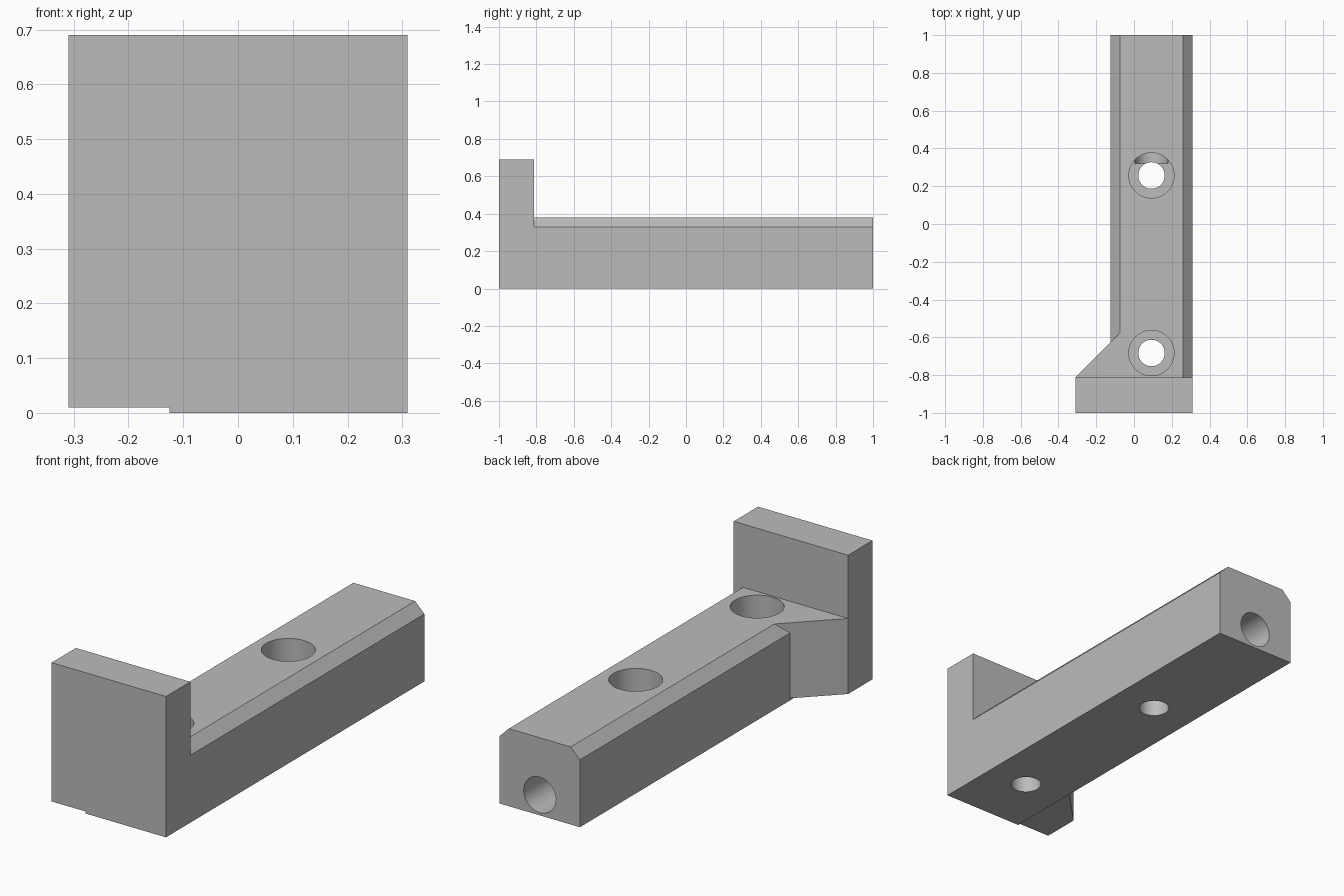
import bpy, bmesh, math
from mathutils import Matrix, Vector

if "Cube" in bpy.data.objects:
    bpy.data.objects.remove(bpy.data.objects["Cube"], do_unlink=True)

GREY = (0.5, 0.5, 0.5, 1.0)
mat = bpy.data.materials.new("plain grey")
mat.use_nodes = True
mat.diffuse_color = GREY
mat.node_tree.nodes["Principled BSDF"].inputs["Base Color"].default_value = GREY


def finish(name, bm):
    bmesh.ops.recalc_face_normals(bm, faces=bm.faces)
    mesh = bpy.data.meshes.new(name)
    bm.to_mesh(mesh)
    bm.free()
    mesh.materials.append(mat)
    obj = bpy.data.objects.new(name, mesh)
    bpy.context.collection.objects.link(obj)
    return obj


def prism(name, points, offset):
    """Extrude a closed outline along an offset."""
    bm = bmesh.new()
    face = bm.faces.new([bm.verts.new(p) for p in points])
    ext = bmesh.ops.extrude_face_region(bm, geom=[face])["geom"]
    verts = [g for g in ext if isinstance(g, bmesh.types.BMVert)]
    bmesh.ops.translate(bm, verts=verts, vec=offset)
    return finish(name, bm)


def cylinder(name, start, end, radius):
    start, end = Vector(start), Vector(end)
    axis = end - start
    bm = bmesh.new()
    turn = axis.to_track_quat("Z", "Y").to_matrix().to_4x4()
    bmesh.ops.create_cone(bm, cap_ends=True, segments=64, radius1=radius,
                          radius2=radius, depth=axis.length,
                          matrix=Matrix.Translation((start + end) / 2) @ turn)
    return finish(name, bm)


def combine(target, tool, operation):
    """Apply a boolean and discard the tool."""
    tool.hide_render = True
    mod = target.modifiers.new(tool.name, "BOOLEAN")
    mod.object, mod.operation, mod.solver = tool, operation, "EXACT"
    bpy.context.view_layer.objects.active = target
    bpy.ops.object.modifier_apply(modifier=mod.name)
    bpy.data.objects.remove(tool, do_unlink=True)


LEFT, RIGHT, FOOT = -0.125, 0.31, -0.31
TOP, WALL_TOP, LIFT = 0.38, 0.69, 0.01
BEVEL, WALL_Y = 0.05, -0.812
MID = (LEFT + RIGHT) / 2

# Long bar with two chamfered upper edges
section = [(LEFT, 0), (RIGHT, 0), (RIGHT, TOP - BEVEL), (RIGHT - BEVEL, TOP),
           (LEFT + BEVEL, TOP), (LEFT, TOP - BEVEL)]
bracket = prism("bracket_bar", [(x, -1, z) for x, z in section], (0, 2, 0))

# Upright end wall, slightly raised where it overhangs
wall = [(FOOT, -1), (RIGHT, -1), (RIGHT, WALL_Y), (FOOT, WALL_Y)]
combine(bracket, prism("end_wall", [(x, y, LIFT) for x, y in wall],
                       (0, 0, WALL_TOP - LIFT)), "UNION")

# Diagonal gusset between wall and bar
tip = WALL_Y + (LEFT + BEVEL - FOOT)
gusset = [(FOOT, -0.9), (FOOT, WALL_Y), (LEFT + BEVEL, tip),
          (0, tip), (0, -0.9)]
combine(bracket, prism("gusset", [(x, y, LIFT) for x, y in gusset],
                       (0, 0, TOP - LIFT)), "UNION")

# Counterbored bolt holes
for y in (-0.683, 0.257):
    combine(bracket, cylinder("bolt_hole", (MID, y, -0.1), (MID, y, 0.3), 0.07),
            "DIFFERENCE")
    combine(bracket, cylinder("counterbore", (MID, y, 0.11), (MID, y, 0.5), 0.12),
            "DIFFERENCE")

# Long bore from the back end to the nearer bolt hole
combine(bracket, cylinder("end_bore", (MID, 0.32, 0.1), (MID, 1.1, 0.1), 0.087),
        "DIFFERENCE")

bpy.ops.object.select_all(action="DESELECT")
bracket.select_set(True)
bpy.context.view_layer.objects.active = bracket
bpy.ops.object.shade_smooth_by_angle(angle=math.radians(30))
